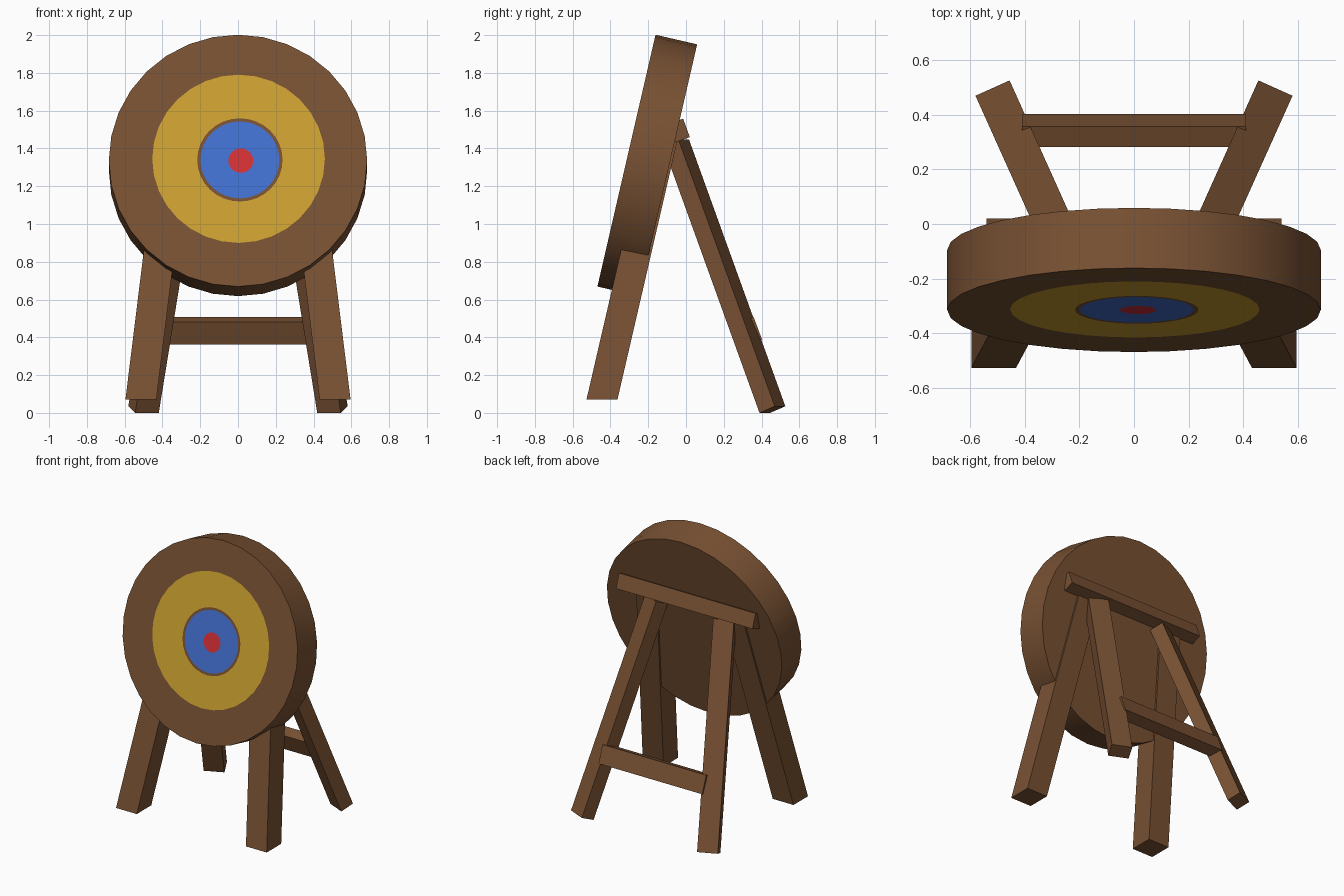
import bpy, bmesh, math
from mathutils import Matrix, Vector

if "Cube" in bpy.data.objects:
    bpy.data.objects.remove(bpy.data.objects["Cube"])


def material(name, rgb):
    m = bpy.data.materials.new(name)
    m.diffuse_color = (*rgb, 1)
    m.use_nodes = True
    m.node_tree.nodes["Principled BSDF"].inputs["Base Color"].default_value = m.diffuse_color
    return m


brown = material("brown wood", (0.188, 0.082, 0.033))
yellow = material("yellow paint", (0.60, 0.352, 0.03))
blue = material("blue paint", (0.055, 0.162, 0.62))
red = material("red paint", (0.65, 0.03, 0.036))


def add_object(name, bm, mats, matrix=Matrix()):
    bmesh.ops.recalc_face_normals(bm, faces=bm.faces)
    mesh = bpy.data.meshes.new(name)
    bm.to_mesh(mesh)
    bm.free()
    for m in mats:
        mesh.materials.append(m)
    ob = bpy.data.objects.new(name, mesh)
    ob.matrix_world = matrix
    bpy.context.collection.objects.link(ob)
    return ob


def box(name, size, matrix, centre=(0, 0, 0)):
    bm = bmesh.new()
    bmesh.ops.create_cube(bm, size=1)
    for v in bm.verts:
        v.co = Vector(a * b + c for a, b, c in zip(v.co, size, centre))
    return add_object(name, bm, [brown], matrix)


def sheared_post(name, base, top, width):
    """Post with level ends, leaning from base to top."""
    bm = bmesh.new()
    bmesh.ops.create_cube(bm, size=width)
    for v in bm.verts:
        end = Vector(top if v.co.z > 0 else base)
        v.co = end + Vector((v.co.x, v.co.y, 0))
    return add_object(name, bm, [brown])


def rot(deg, axis):
    return Matrix.Rotation(math.radians(deg), 4, axis)


# Target disc: concentric loops, each band with its own paint
SEG, R, HALF = 32, 0.684, 0.113
# x offset, y offset, radius, height, material of the band inside the loop
loops = [(0, 0, R, -HALF, 0), (0, 0, R, HALF, 0),
         (0.003, 0.01, 0.457, HALF, 1), (0.01, 0.004, 0.226, HALF, 0),
         (0.01, 0.004, 0.209, HALF, 2), (0.015, 0, 0.066, HALF, 3)]
bm = bmesh.new()
rings = []
for ox, oy, r, z, _ in loops:
    rings.append([bm.verts.new((ox + r * math.sin(2 * math.pi * i / SEG),
                                oy + r * math.cos(2 * math.pi * i / SEG), z))
                  for i in range(SEG)])
for a, b, loop in zip(rings, rings[1:], loops):
    for i in range(SEG):
        j = (i + 1) % SEG
        bm.faces.new((a[i], a[j], b[j], b[i])).material_index = loop[4]
bm.faces.new(rings[0])
bm.faces.new(rings[-1]).material_index = 3
disc = add_object("target_disc", bm, [brown, yellow, blue, red],
                  Matrix.Translation((0, -0.205, 1.31)) @ rot(77, 'X'))
bpy.context.view_layer.objects.active = disc
disc.select_set(True)
bpy.ops.object.shade_smooth_by_angle(angle=math.radians(30))

for side, label in ((-1, "left"), (1, "right")):
    # Front legs, running up through the back of the disc
    sheared_post("front_leg_" + label, (side * 0.514, -0.445, 0.07),
                 (side * 0.345, -0.128, 1.44), 0.164)
    # Splayed rear legs
    box("rear_leg_" + label, (0.137, 0.095, 1.52),
        Matrix.Translation((side * 0.5, 0.4575, 0.0175))
        @ rot(-24.2 * side, 'Z') @ rot(21.6, 'X'), (0, 0, 0.76))

# Bars: behind the disc and between the rear legs
box("upper_crossbar", (1.08, 0.08, 0.104),
    Matrix.Translation((0, -0.035, 1.495)) @ rot(20, 'X'))
box("lower_crossbar", (0.82, 0.08, 0.128),
    Matrix.Translation((0, 0.3425, 0.435)) @ rot(20.5, 'X'))
